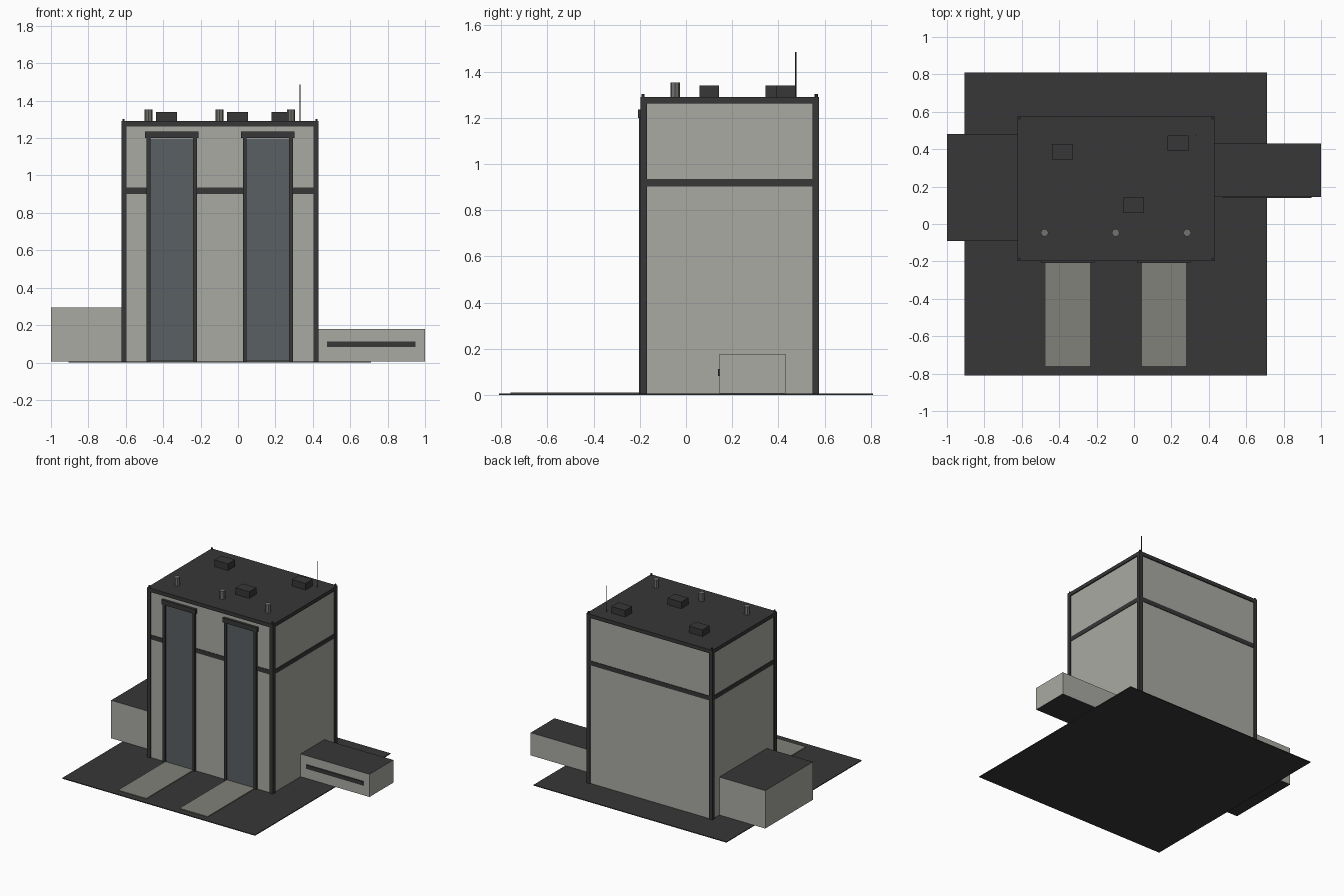
import bpy, bmesh, math

if "Cube" in bpy.data.objects:
    bpy.data.objects.remove(bpy.data.objects["Cube"])

def mat(name, r, g, b):
    m = bpy.data.materials.new(name)
    m.diffuse_color = (r, g, b, 1)
    m.use_nodes = True
    m.node_tree.nodes["Principled BSDF"].inputs["Base Color"].default_value = m.diffuse_color
    return m

WALL = mat("concrete_grey", 0.40, 0.40, 0.37)
DARK = mat("dark_charcoal", 0.038, 0.038, 0.038)
DOOR = mat("blue_grey_door", 0.10, 0.117, 0.125)
APRON = mat("apron_grey", 0.215, 0.22, 0.19)
PIPE = mat("pipe_grey", 0.17, 0.17, 0.16)

def finish(name, bm, mats):
    me = bpy.data.meshes.new(name)
    bm.to_mesh(me)
    bm.free()
    for m in mats:
        me.materials.append(m)
    ob = bpy.data.objects.new(name, me)
    bpy.context.collection.objects.link(ob)
    return ob

def box(name, x, y, z, m, caps=None):
    """Box from ranges; caps = material for top and bottom faces."""
    bm = bmesh.new()
    bmesh.ops.create_cube(bm, size=1)
    for v in bm.verts:
        for i, (a, b) in enumerate((x, y, z)):
            v.co[i] = a if v.co[i] < 0 else b
    bm.normal_update()
    if caps:
        for f in bm.faces:
            f.material_index = int(abs(f.normal.z) > 0.5)
    return finish(name, bm, [m, caps] if caps else [m])

def cyl(name, x, y, z, r, sides, m):
    bm = bmesh.new()
    bmesh.ops.create_cone(bm, cap_ends=True, segments=sides, radius1=r, radius2=r, depth=z[1] - z[0])
    bmesh.ops.translate(bm, vec=(x, y, (z[0] + z[1]) / 2), verts=bm.verts)
    return finish(name, bm, [m])

# site slab
box("ground_slab", (-0.905, 0.71), (-0.81, 0.81), (0, 0.006), DARK)

# main block, roof and belt course
X0, X1, Y0, Y1 = -0.623, 0.431, -0.197, 0.575
box("main_block", (X0 + .008, X1 - .008), (Y0 + .008, Y1 - .008), (0.004, 1.28), WALL)
box("roof_slab", (X0, X1), (Y0, Y1), (1.262, 1.29), DARK)
box("belt_course", (X0 + .004, X1 - .004), (Y0 + .004, Y1 - .004), (0.902, 0.935), DARK)

# corner posts with small caps
for i, px in enumerate((X0, X1 - 0.028)):
    for j, py in enumerate((Y0, Y1 - 0.028)):
        box(f"corner_post_{i}{j}", (px, px + 0.028), (py, py + 0.028), (0.004, 1.289), DARK)
        cyl(f"post_cap_{i}{j}", X0 + .011 if i == 0 else X1 - .011,
            Y0 + .011 if j == 0 else Y1 - .011, (1.288, 1.303), 0.007, 6, DARK)

# tall doors with frames, lintels and driveway aprons
for n, c in (("left", -0.354), ("right", 0.160)):
    box(f"{n}_door_panel", (c - .118, c + .118), (-0.195, -0.18), (0.006, 1.195), DOOR)
    for s, t in ((-1, "a"), (1, "b")):
        e = sorted((c + s * .114, c + s * .134))
        box(f"{n}_door_jamb_{t}", e, (-0.204, -0.18), (0.006, 1.205), DARK)
    box(f"{n}_door_lintel", (c - .143, c + .143), (-0.208, -0.18), (1.200, 1.235), DARK)
    box(f"{n}_apron", (c - .118, c + .118), (-0.76, -0.19), (0.004, 0.011), APRON)

# side annexes
box("left_annex", (-1.0, -0.61), (-0.09, 0.48), (0.006, 0.293), WALL, DARK)
box("right_annex", (0.42, 1.0), (0.145, 0.43), (0.006, 0.178), WALL, DARK)
box("annex_window_strip", (0.475, 0.95), (0.138, 0.147), (0.082, 0.112), DARK)

# rooftop units, vents and antenna
for i, (x, y) in enumerate(((-0.382, 0.387), (-0.003, 0.1), (0.235, 0.432))):
    box(f"roof_unit_{i}", (x - .057, x + .057), (y - .042, y + .042), (1.285, 1.34), DARK)
for i, x in enumerate((-0.478, -0.098, 0.284)):
    cyl(f"vent_pipe_{i}", x, -0.047, (1.285, 1.352), 0.021, 8, PIPE)
cyl("antenna", 0.331, 0.475, (1.285, 1.486), 0.003, 6, DARK)
